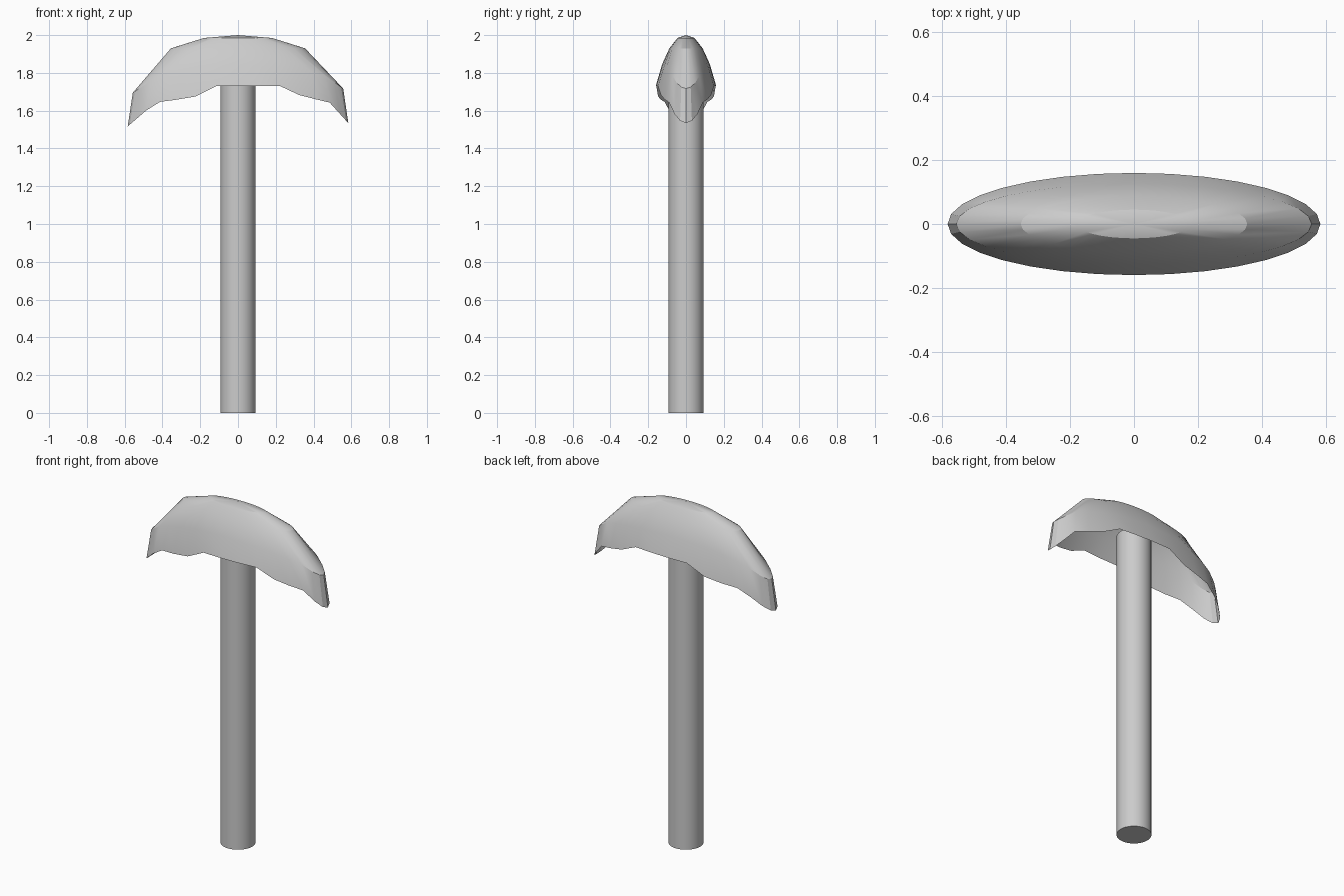
import bpy, bmesh, math

if "Cube" in bpy.data.objects:
    bpy.data.objects.remove(bpy.data.objects["Cube"])

SIDES = 32


def interp(x, pts):
    """Piecewise linear height along x."""
    if x <= pts[0][0]:
        return pts[0][1]
    for (x0, z0), (x1, z1) in zip(pts, pts[1:]):
        if x <= x1:
            return z0 + (z1 - z0) * (x - x0) / (x1 - x0)
    return pts[-1][1]


def finish(bm, name, angle):
    mesh = bpy.data.meshes.new(name)
    bm.normal_update()
    bm.to_mesh(mesh)
    bm.free()
    ob = bpy.data.objects.new(name, mesh)
    bpy.context.collection.objects.link(ob)
    bpy.ops.object.select_all(action='DESELECT')
    ob.select_set(True)
    bpy.context.view_layer.objects.active = ob
    bpy.ops.object.shade_smooth_by_angle(angle=math.radians(angle))
    return ob


# Stem: plain round post running up inside the cap
bm = bmesh.new()
bmesh.ops.create_cone(bm, cap_ends=True, segments=SIDES, radius1=0.093,
                      radius2=0.093, depth=1.83)
bmesh.ops.translate(bm, verts=bm.verts, vec=(0, 0, 0.915))
finish(bm, "stem", 30)

# Cap: thin drooping elliptical shell with an uneven rim
shoulder = [(-0.555, 1.695), (-0.44, 1.775), (-0.25, 1.83), (0, 1.845),
            (0.25, 1.83), (0.46, 1.785), (0.56, 1.715)]
rim = [(-0.586, 1.515), (-0.44, 1.64), (-0.37, 1.657), (-0.25, 1.66), (-0.13, 1.73),
       (0.25, 1.73), (0.36, 1.66), (0.47, 1.66), (0.583, 1.535)]
rings = [(0.18, 0.045, [(0, 1.985)]), (0.355, 0.088, [(0, 1.93)]),
         (0.557, 0.127, shoulder), (0.584, 0.16, rim)]

bm = bmesh.new()
top = bm.verts.new((0, 0, 2.0))
loops = []
for rx, ry, heights in rings:
    loop = []
    for i in range(SIDES):
        a = 2 * math.pi * i / SIDES
        x, y = rx * math.cos(a), ry * math.sin(a)
        loop.append(bm.verts.new((x, y, interp(x, heights))))
    loops.append(loop)
for i in range(SIDES):
    j = (i + 1) % SIDES
    bm.faces.new((top, loops[0][i], loops[0][j]))
    for inner, outer in zip(loops, loops[1:]):
        bm.faces.new((inner[i], outer[i], outer[j], inner[j]))
finish(bm, "cap", 25)
